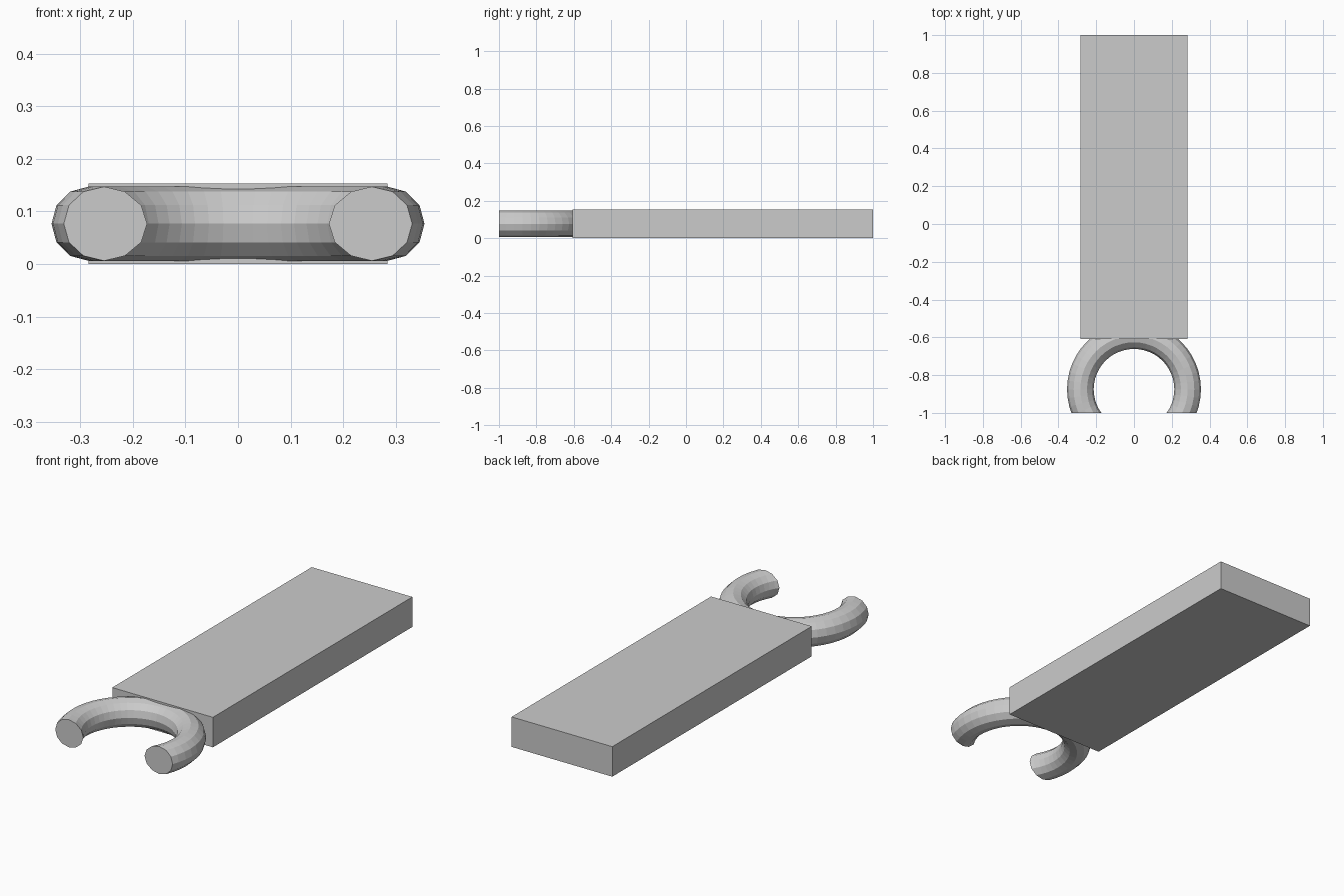
import bpy, bmesh
from mathutils import Vector

if "Cube" in bpy.data.objects:
    bpy.data.objects.remove(bpy.data.objects["Cube"])

THICK = 0.153
FRONT = -1.0

# Flat rectangular handle
bpy.ops.mesh.primitive_cube_add(size=1, location=(0, (1 - 0.608) / 2, THICK / 2))
handle = bpy.context.object
handle.name = "handle"
handle.scale = (0.568, 1.608, THICK)
bpy.ops.object.transform_apply(location=False, rotation=False, scale=True)

# Open ring jaw: a torus sliced flat at the front
RING_Y = -0.875
bpy.ops.mesh.primitive_torus_add(major_radius=0.284, minor_radius=0.0705,
                                 major_segments=48, minor_segments=12,
                                 location=(0, RING_Y, THICK / 2))
jaw = bpy.context.object
jaw.name = "open_ring_jaw"
bm = bmesh.new()
bm.from_mesh(jaw.data)
cut = bmesh.ops.bisect_plane(bm, geom=bm.verts[:] + bm.edges[:] + bm.faces[:],
                             plane_co=Vector((0, FRONT - RING_Y, 0)),
                             plane_no=Vector((0, -1, 0)), clear_outer=True)

# Cap both jaw tips
bmesh.ops.holes_fill(bm, edges=[e for e in bm.edges if e.is_boundary], sides=0)
bmesh.ops.recalc_face_normals(bm, faces=bm.faces[:])
for f in bm.faces:
    f.smooth = False
bm.to_mesh(jaw.data)
bm.free()
